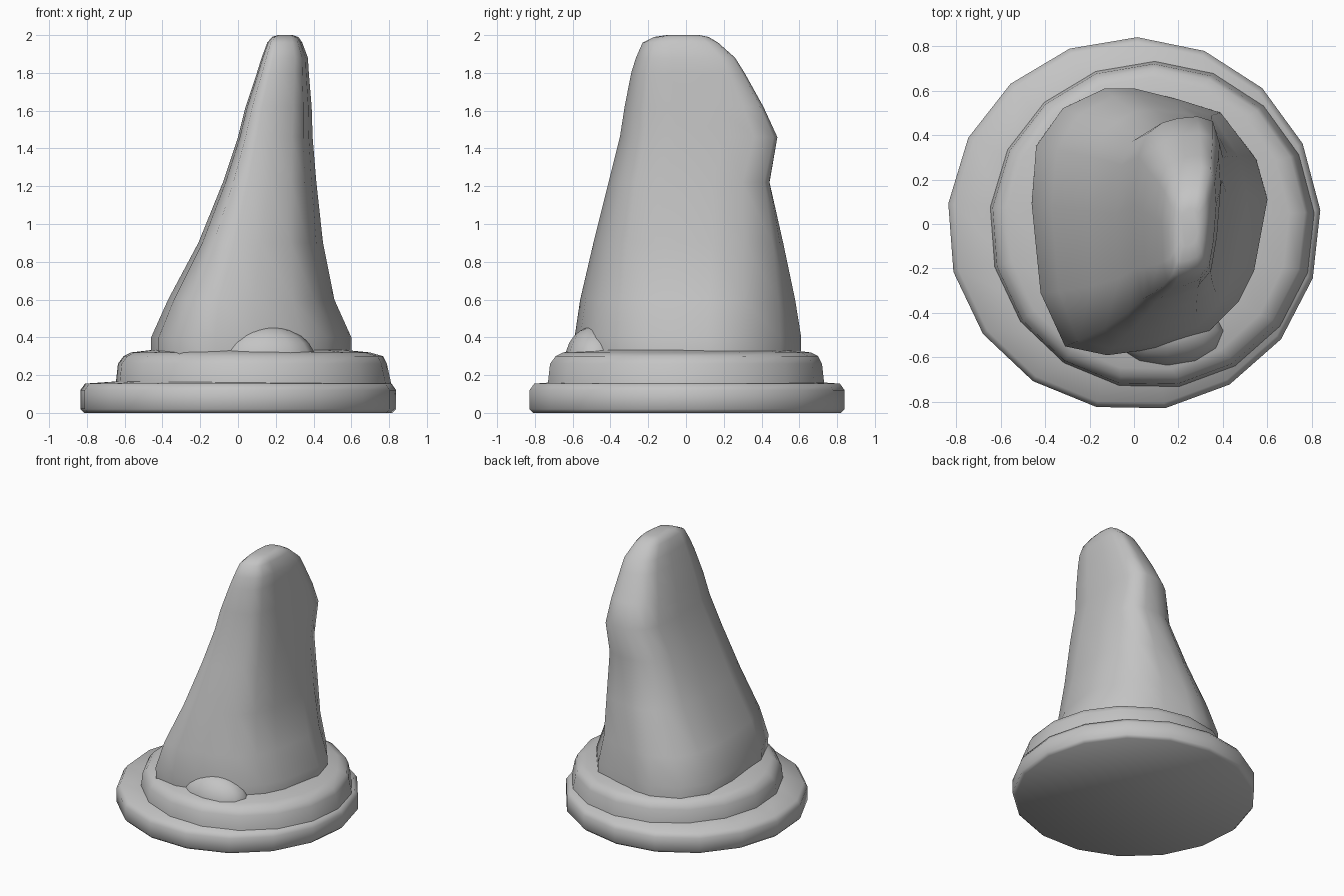
import bpy
import bmesh
from math import cos, sin, tau, radians

default_cube = bpy.data.objects.get("Cube")
if default_cube:
    bpy.data.objects.remove(default_cube, do_unlink=True)

grey = bpy.data.materials.new("plain grey")
grey.use_nodes = True
grey_value = (0.55, 0.55, 0.55, 1)
grey.diffuse_color = grey_value
grey.node_tree.nodes["Principled BSDF"].inputs["Base Color"].default_value = grey_value


def normalise(points):
    """Scale an outline so that it fills the square from -1 to 1."""
    xs, ys = zip(*points)
    x_mid, x_half = (max(xs) + min(xs)) / 2, (max(xs) - min(xs)) / 2
    y_mid, y_half = (max(ys) + min(ys)) / 2, (max(ys) - min(ys)) / 2
    return [((x - x_mid) / x_half, (y - y_mid) / y_half) for x, y in points]


def blend(first, second, amount):
    return [(a[0] + (b[0] - a[0]) * amount, a[1] + (b[1] - a[1]) * amount)
            for a, b in zip(first, second)]


def circle(sides, turn=0):
    return [(cos(tau * i / sides + turn), sin(tau * i / sides + turn))
            for i in range(sides)]


def loft(name, levels, outline_at, angle=60):
    """Skin an outline through levels of (z, left, right, front, back)."""
    mesh = bmesh.new()
    rings = []
    for z, x_min, x_max, y_min, y_max in levels:
        rings.append([mesh.verts.new(((x_min + x_max + u * (x_max - x_min)) / 2,
                                      (y_min + y_max + v * (y_max - y_min)) / 2, z))
                      for u, v in outline_at(z)])
    for lower, upper in zip(rings, rings[1:]):
        count = len(lower)
        for i in range(count):
            j = (i + 1) % count
            mesh.faces.new((lower[i], lower[j], upper[j], upper[i]))
    mesh.faces.new(rings[0])
    mesh.faces.new(rings[-1])
    bmesh.ops.recalc_face_normals(mesh, faces=mesh.faces)
    data = bpy.data.meshes.new(name)
    mesh.to_mesh(data)
    mesh.free()
    data.materials.append(grey)
    part = bpy.data.objects.new(name, data)
    bpy.context.collection.objects.link(part)
    bpy.ops.object.select_all(action="DESELECT")
    part.select_set(True)
    bpy.context.view_layer.objects.active = part
    bpy.ops.object.shade_smooth_by_angle(angle=radians(angle))
    return part


# Round lower step
round_outline = circle(17, radians(89))
loft("lower_step",
     [(z, -r, r, -r, r) for z, r in
      ((0, .82), (.02, .84), (.12, .84), (.155, .815), (.17, .6))],
     lambda z: round_outline)

# Upper step, pushed towards the left side of the base
loft("upper_step",
     [(.1, -.66, .82, -.75, .74),
      (.17, -.65, .81, -.74, .73),
      (.26, -.64, .79, -.73, .72),
      (.3, -.61, .77, -.7, .7),
      (.32, -.57, .7, -.66, .66),
      (.34, -.4, .5, -.5, .5)],
     lambda z: round_outline)

# Leaning peak: rounded foot outline turning into a narrow, ridged one
foot = normalise([
    (-.46, .1), (-.44, .36), (-.32, .53), (-.13, .62), (0, .62), (.2, .57),
    (.39, .51), (.55, .3), (.6, .12), (.54, -.2), (.47, -.34), (.34, -.47),
    (.1, -.55), (-.12, -.58), (-.31, -.54), (-.42, -.3)])
ridge = normalise([
    (0, .08), (.02, .3), (.06, .4), (.13, .45), (.2, .47), (.29, .48),
    (.36, .46), (.39, .36), (.4, .2), (.38, -.05), (.35, -.22), (.29, -.29),
    (.19, -.33), (.1, -.35), (.04, -.34), (.01, -.2)])


def peak_outline(z):
    return blend(foot, ridge, min(max((z - .4) / 1.1, 0), 1))


loft("leaning_peak",
     [(.28, -.46, .6, -.58, .61),
      (.4, -.46, .6, -.59, .61),
      (.6, -.37, .51, -.56, .58),
      (.9, -.21, .45, -.49, .52),
      (1.22, -.08, .415, -.41, .45),
      (1.46, 0, .395, -.35, .485),
      (1.62, .04, .39, -.325, .41),
      (1.8, .1, .375, -.29, .31),
      (1.88, .125, .37, -.265, .26),
      (1.96, .155, .34, -.23, .17),
      (1.99, .18, .32, -.17, .12),
      (2, .21, .29, -.1, .07)],
     peak_outline, 75)

# Low swelling where the peak meets the step at the front
mound_outline = circle(12)
loft("front_mound",
     [(.28 + .18 * sin(a), .15 - .26 * cos(a), .15 + .26 * cos(a),
       -.48 - .16 * cos(a), -.48 + .16 * cos(a))
      for a in (radians(15 * step) for step in range(6))],
     lambda z: mound_outline)
